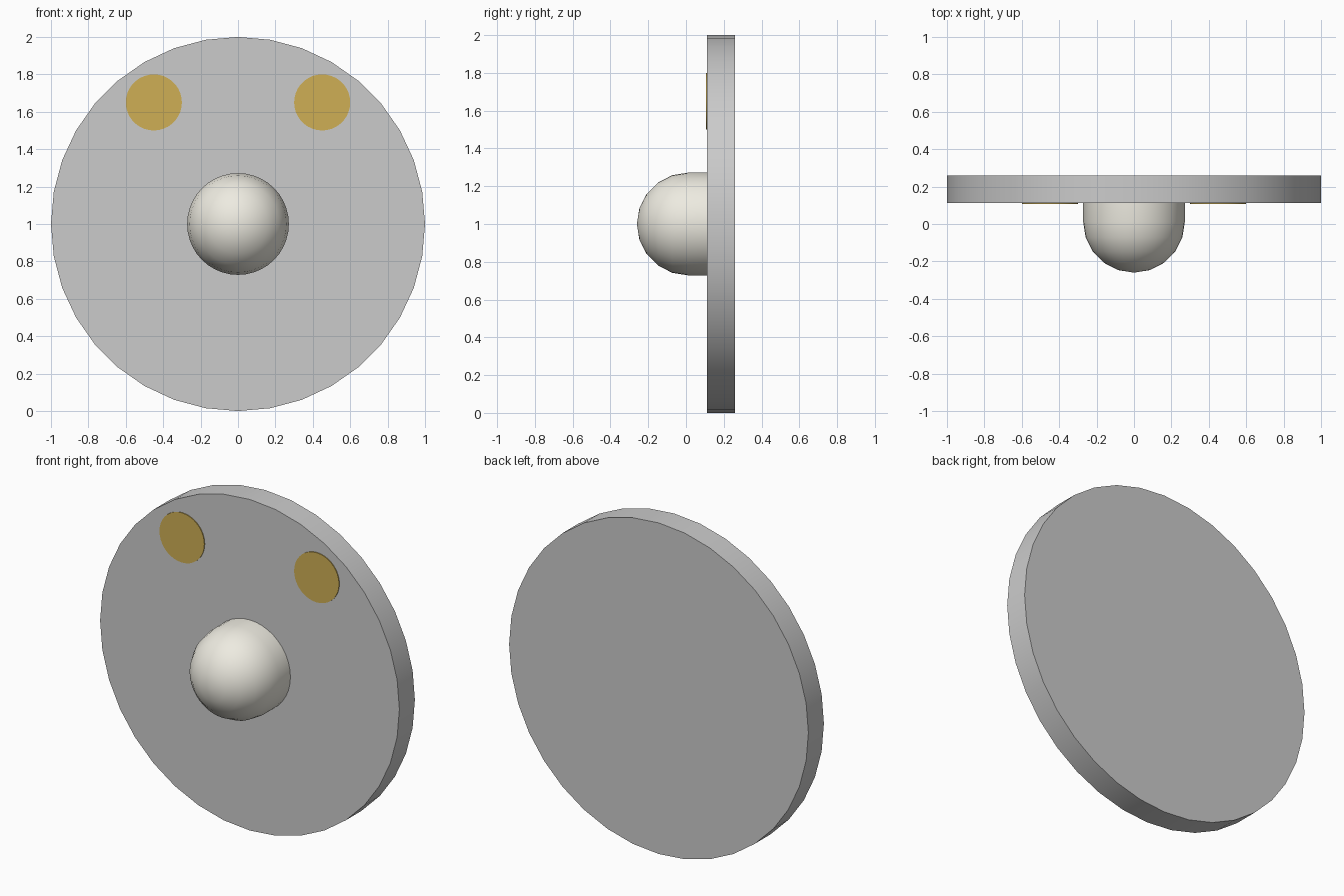
import bpy, bmesh, math
from mathutils import Matrix

if "Cube" in bpy.data.objects:
    bpy.data.objects.remove(bpy.data.objects["Cube"])


def material(name, color):
    m = bpy.data.materials.new(name)
    m.diffuse_color = color
    m.use_nodes = True
    m.node_tree.nodes["Principled BSDF"].inputs["Base Color"].default_value = m.diffuse_color
    return m


def lathe(name, profile, center, sides, mat=None, smooth=None):
    """Revolve (radius, y) points about a y-parallel axis through center (x, z)."""
    bm = bmesh.new()
    rings = []
    for r, y in profile:
        if r == 0:
            rings.append([bm.verts.new((center[0], y, center[1]))] * sides)
        else:
            rings.append([bm.verts.new((center[0] + r * math.cos(2 * math.pi * i / sides), y,
                                        center[1] + r * math.sin(2 * math.pi * i / sides)))
                          for i in range(sides)])
    for a, b in zip(rings, rings[1:]):
        for i in range(sides):
            j = (i + 1) % sides
            bm.faces.new(list(dict.fromkeys((a[i], a[j], b[j], b[i]))))
    # cap open ends
    for ring in (rings[0], rings[-1]):
        if ring[0] is not ring[1]:
            bm.faces.new(ring)
    bmesh.ops.recalc_face_normals(bm, faces=bm.faces)
    me = bpy.data.meshes.new(name)
    bm.to_mesh(me)
    bm.free()
    ob = bpy.data.objects.new(name, me)
    bpy.context.collection.objects.link(ob)
    if mat:
        me.materials.append(mat)
    if smooth:
        bpy.ops.object.select_all(action='DESELECT')
        ob.select_set(True)
        bpy.context.view_layer.objects.active = ob
        bpy.ops.object.shade_smooth_by_angle(angle=math.radians(smooth))
    return ob


gold = material("gold", (0.62, 0.43, 0.09, 1))
ivory = material("ivory", (0.85, 0.83, 0.75, 1))

# Backing plate
lathe("round_plate", [(1.0, 0.112), (1.0, 0.26)], (0, 1.0), 36, smooth=30)

# Domed knob with a short straight skirt
R, Y0 = 0.272, 0.012
dome = [(0 if k == 0 else R * math.sin(math.radians(18 * k)),
         Y0 - R * math.cos(math.radians(18 * k))) for k in range(6)]
lathe("dome_knob", dome + [(R, 0.114)], (0, 1.0), 40, ivory, smooth=30)

# Thin gold discs
for side, x in (("left", -0.45), ("right", 0.45)):
    lathe(side + "_gold_disc", [(0.15, 0.107), (0.15, 0.114)], (x, 1.65), 36, gold, smooth=30)
